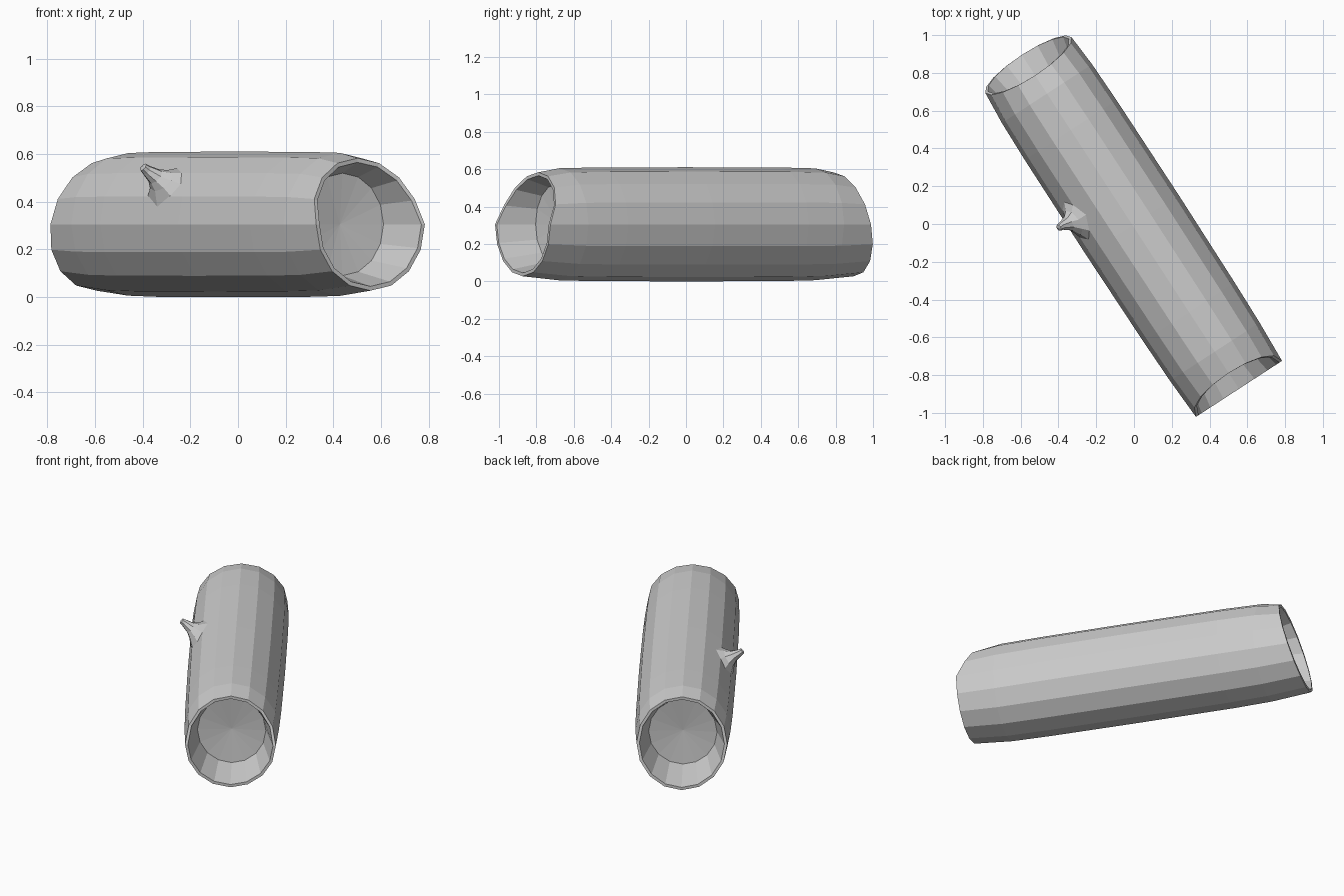
import bpy, bmesh
from math import sin, cos, pi
from mathutils import Vector

if "Cube" in bpy.data.objects:
    bpy.data.objects.remove(bpy.data.objects["Cube"])

AXIS = Vector((0.545, -0.838, 0))    # along the log, towards the front end
SIDE = Vector((0.838, 0.545, 0))     # across the log
MID_Z = 0.305
SIDES = 16


def place(across, along, up):
    p = SIDE * (across - 0.01) + AXIS * along
    return (p.x, p.y, MID_Z + up)


def front_cut(a):
    return 1.035 - 0.1 * max(0, sin(a)) ** 0.8


def back_cut(a):
    return -1.01 + 0.065 * sin(a)


def log_ring(bm, width, height, along):
    ring = []
    for i in range(SIDES):
        a = 2 * pi * i / SIDES
        s = along(a) if callable(along) else along
        ring.append(bm.verts.new(place(width * cos(a), s, height * sin(a))))
    return ring


def loft(bm, rings):
    for r0, r1 in zip(rings, rings[1:]):
        n = len(r0)
        for i in range(n):
            j = (i + 1) % n
            bm.faces.new((r0[i], r0[j], r1[j], r1[i]))


def fan(bm, ring, centre):
    c = bm.verts.new(centre)
    for i in range(len(ring)):
        bm.faces.new((ring[i], ring[(i + 1) % len(ring)], c))


def finish(bm, name):
    bmesh.ops.recalc_face_normals(bm, faces=bm.faces)
    mesh = bpy.data.meshes.new(name)
    bm.to_mesh(mesh)
    bm.free()
    ob = bpy.data.objects.new(name, mesh)
    bpy.context.collection.objects.link(ob)


# Hollow-ended log: back recess, slanted rim, bark, slanted rim, front recess
bm = bmesh.new()
sections = [
    (0.205, 0.215, -0.84), (0.255, 0.26, back_cut), (0.272, 0.278, back_cut),
    (0.285, 0.299, -0.83), (0.29, 0.304, -0.6), (0.292, 0.305, 0.0),
    (0.288, 0.304, 0.55), (0.283, 0.3, 0.8), (0.272, 0.278, front_cut),
    (0.255, 0.26, front_cut), (0.205, 0.215, 0.82),
]
rings = [log_ring(bm, *s) for s in sections]
loft(bm, rings)
fan(bm, rings[0], place(0, -0.82, 0))
fan(bm, rings[-1], place(0, 0.8, 0))
finish(bm, "hollow_log")

# Broken twig stub flaring out of the upper left side
bm = bmesh.new()
ang = 2.52
# distance from log axis, radius along log, radius around log, position along log
profile = [(0.26, 0.17, 0.11, -0.18), (0.315, 0.075, 0.055, -0.18),
           (0.345, 0.042, 0.036, -0.19), (0.39, 0.023, 0.023, -0.2),
           (0.412, 0.018, 0.018, -0.2)]
rings = []
for dist, ra, rc, s in profile:
    ring = []
    for i in range(8):
        t = 2 * pi * i / 8
        c = rc * sin(t)
        ring.append(bm.verts.new(place(dist * cos(ang) - c * sin(ang),
                                       s + ra * cos(t),
                                       dist * sin(ang) + c * cos(ang))))
    rings.append(ring)
loft(bm, rings)
fan(bm, rings[-1], place(0.418 * cos(ang), -0.2, 0.418 * sin(ang)))
finish(bm, "twig_stub")
